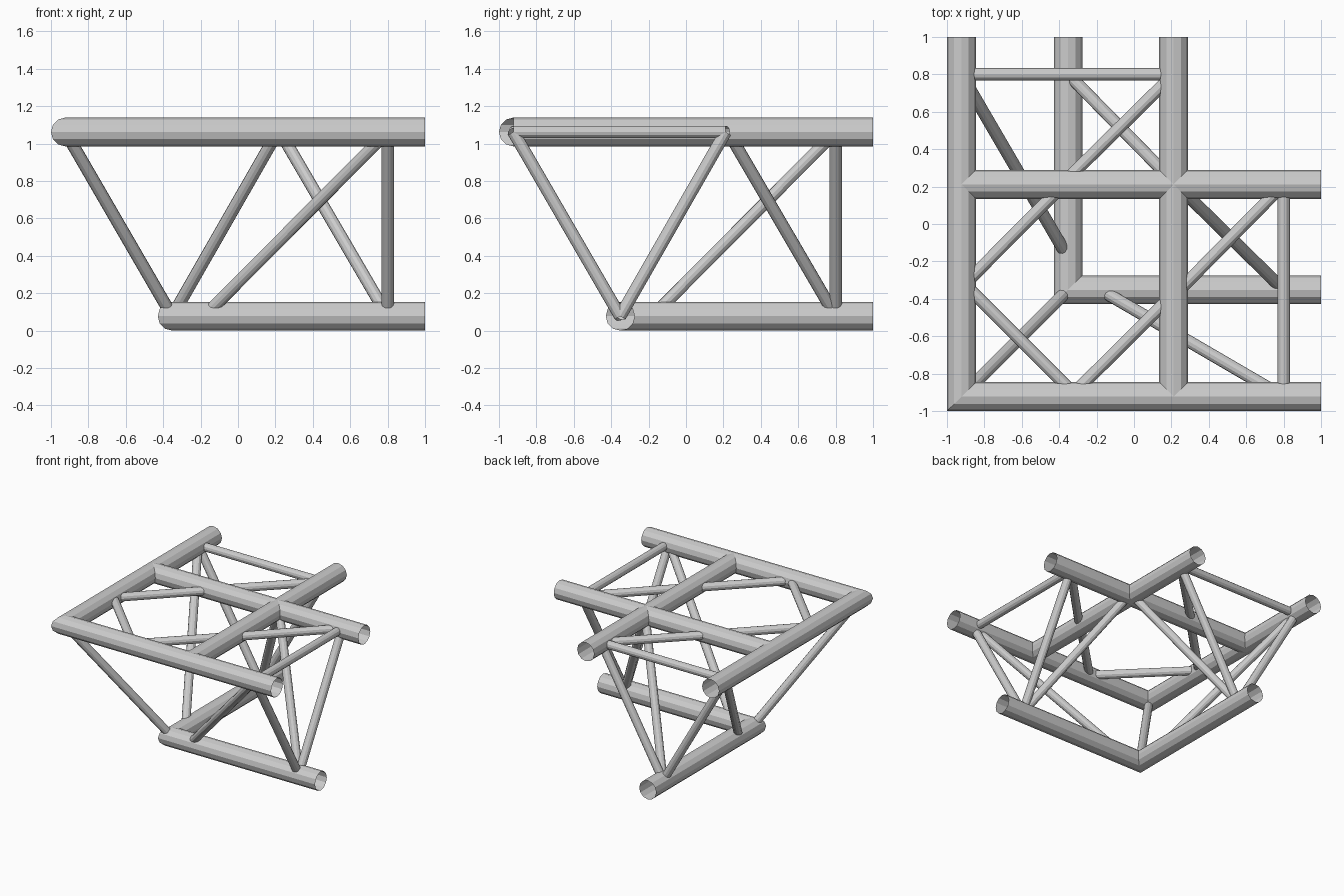
import bpy, bmesh, math
from mathutils import Vector

cube = bpy.data.objects.get("Cube")
if cube:
    bpy.data.objects.remove(cube, do_unlink=True)

steel = bpy.data.materials.new("grey_steel")
steel.use_nodes = True
grey = (0.6, 0.6, 0.6, 1)
steel.diffuse_color = grey
steel.node_tree.nodes["Principled BSDF"].inputs["Base Color"].default_value = grey

SIDES = 12
CHORD_R, BRACE_R = 0.077, 0.033
TOP, LOW = 1.062, 0.077            # chord heights
OUT, MID, IN = -0.923, 0.212, -0.352   # outer, inner and lower chord lines
END, POST = 1.0, 0.8               # open chord ends, last brace station


def tube(name, path, radius):
    """Open-ended tube along a path, mitred at its corners."""
    pts = [Vector(p) for p in path]
    bm = bmesh.new()
    rings = []
    first = (pts[1] - pts[0]).normalized()
    up = Vector((0, 0, 1))
    side = first.cross(up).normalized()
    up = side.cross(first)
    offsets = [radius * (math.cos(a) * side + math.sin(a) * up)
               for a in (math.tau * i / SIDES for i in range(SIDES))]
    for i, p in enumerate(pts):
        before = (p - pts[i - 1]).normalized() if i else first
        after = (pts[i + 1] - p).normalized() if i < len(pts) - 1 else before
        plane = before + after
        # slide each corner along the incoming direction onto the mitre plane
        offsets = [o - before * (o.dot(plane) / before.dot(plane)) for o in offsets]
        rings.append([bm.verts.new(p + o) for o in offsets])
    for a, b in zip(rings, rings[1:]):
        for i in range(SIDES):
            j = (i + 1) % SIDES
            bm.faces.new((a[i], a[j], b[j], b[i]))
    bmesh.ops.recalc_face_normals(bm, faces=bm.faces)
    mesh = bpy.data.meshes.new(name)
    bm.to_mesh(mesh)
    bm.free()
    mesh.materials.append(steel)
    obj = bpy.data.objects.new(name, mesh)
    bpy.context.collection.objects.link(obj)


def pair(name, path, radius):
    """A member of the front wing and its twin in the back wing."""
    tube("front_" + name, path, radius)
    tube("back_" + name, [(y, x, z) for x, y, z in path], radius)


# Chords: two mitred corners and the crossing inner pair
tube("outer_top_chord", [(END, OUT, TOP), (OUT, OUT, TOP), (OUT, END, TOP)], CHORD_R)
tube("lower_chord", [(END, IN, LOW), (IN, IN, LOW), (IN, END, LOW)], CHORD_R)
pair("inner_top_chord", [(OUT, MID, TOP), (END, MID, TOP)], CHORD_R)

# Braces shared by both wings
tube("corner_brace", [(OUT, OUT, TOP), (IN, IN, LOW)], BRACE_R)
tube("corner_top_diagonal", [(OUT, -0.305, TOP), (-0.305, OUT, TOP)], BRACE_R)

# Braces repeated in each wing
braces = {
    "top_crossbar": [(POST, OUT, TOP), (POST, MID, TOP)],
    "outer_post": [(POST, OUT, TOP), (POST, IN, LOW)],
    "inner_post": [(POST, MID, TOP), (POST, IN, LOW)],
    "outer_diagonal": [(POST, OUT, TOP), (-0.18, IN, LOW)],
    "inner_diagonal": [(0.225, MID, TOP), (POST, IN, LOW)],
    "top_diagonal": [(POST, MID, TOP), (MID, -0.385, TOP)],
    "bay_diagonal": [(-0.34, OUT, TOP), (MID, -0.375, TOP)],
}
for name, path in braces.items():
    pair(name, path, BRACE_R)
